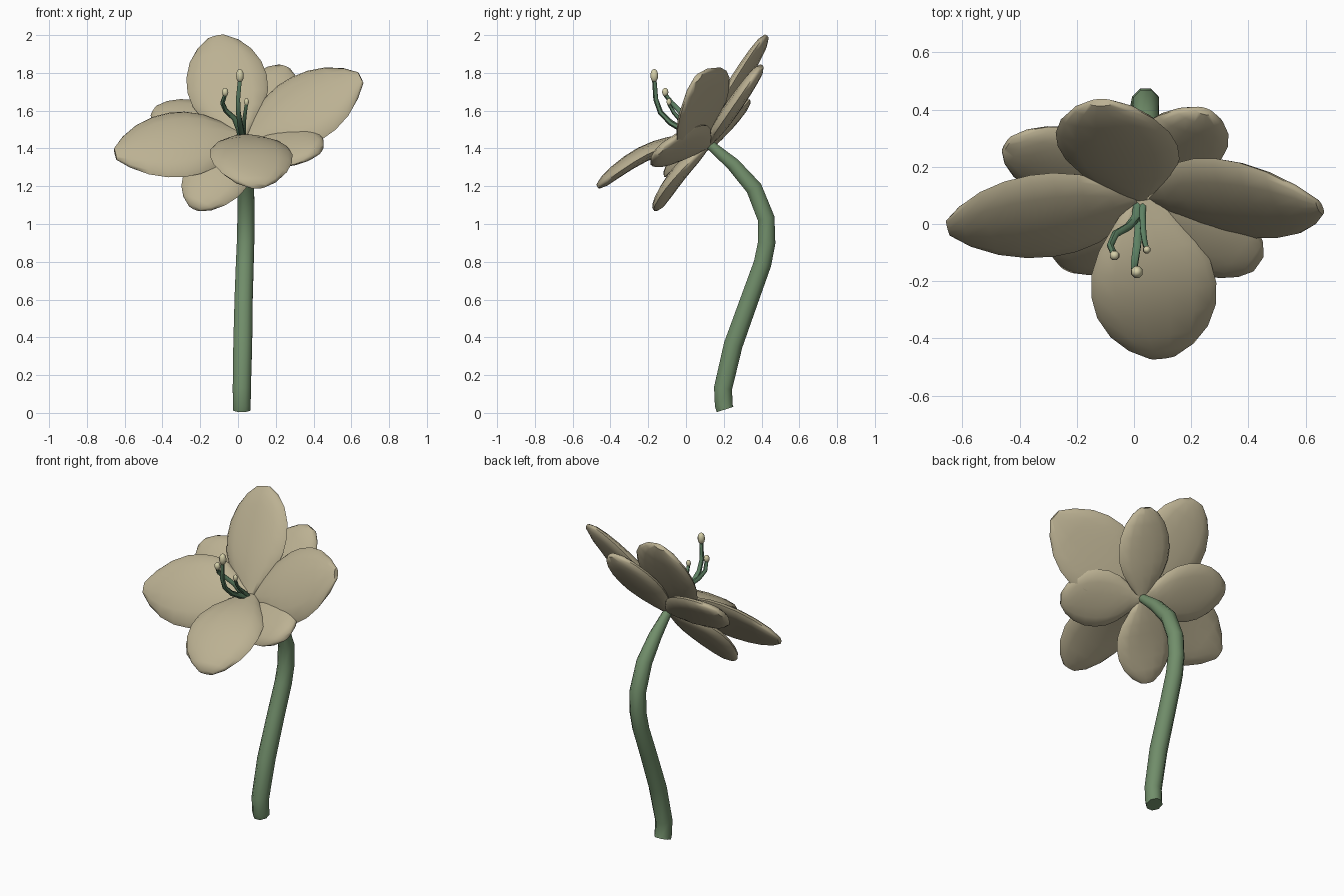
import bpy, bmesh, math
from mathutils import Vector as V

if "Cube" in bpy.data.objects:
    bpy.data.objects.remove(bpy.data.objects["Cube"])


def material(name, rgb):
    m = bpy.data.materials.new(name)
    m.diffuse_color = (*rgb, 1)
    m.use_nodes = True
    m.node_tree.nodes["Principled BSDF"].inputs["Base Color"].default_value = m.diffuse_color
    return m


TAN = material("petal tan", (0.50, 0.44, 0.29))
GREEN = material("stem green", (0.165, 0.27, 0.145))
DARK = material("filament green", (0.11, 0.22, 0.125))
PALE = material("anther cream", (0.66, 0.62, 0.39))


def loft(name, rings, mat):
    """Skin a list of equal closed point loops and cap both ends."""
    bm = bmesh.new()
    loops = [[bm.verts.new(p) for p in r] for r in rings]
    n = len(loops[0])
    for a, b in zip(loops, loops[1:]):
        for i in range(n):
            j = (i + 1) % n
            bm.faces.new((a[i], a[j], b[j], b[i]))
    bm.faces.new(loops[0][::-1])
    bm.faces.new(loops[-1])
    bmesh.ops.recalc_face_normals(bm, faces=bm.faces)
    me = bpy.data.meshes.new(name)
    bm.to_mesh(me)
    bm.free()
    me.materials.append(mat)
    ob = bpy.data.objects.new(name, me)
    bpy.context.collection.objects.link(ob)
    bpy.context.view_layer.objects.active = ob
    ob.select_set(True)
    bpy.ops.object.shade_smooth_by_angle(angle=math.radians(60))
    ob.select_set(False)
    return ob


def tube(name, path, radii, mat, sides=8):
    pts = [V(p) for p in path]
    rings = []
    for i, (p, r) in enumerate(zip(pts, radii)):
        t = (pts[min(i + 1, len(pts) - 1)] - pts[max(i - 1, 0)]).normalized()
        e = (V((1, 0, 0)) - t * t.x).normalized()
        f = t.cross(e)
        angles = [2 * math.pi * (k + 0.5) / sides for k in range(sides)]
        rings.append([p + r * (e * math.cos(a) + f * math.sin(a)) for a in angles])
    return loft(name, rings, mat)


# Petal outlines: position along length, half width factor, thickness factor
ROUND = [(0, .2, .45), (.13, .5, .75), (.27, .79, .95), (.4, .95, 1), (.54, 1, 1),
         (.68, .95, .95), (.82, .78, .85), (.93, .52, .7), (1, .22, .35)]
POINTED = [(0, .2, .45), (.12, .54, .75), (.25, .83, .95), (.38, .97, 1), (.5, 1, 1),
           (.64, .94, .95), (.78, .77, .85), (.91, .48, .7), (1, .17, .35)]


def petal(name, base, tip, normal, width, bow, outline=ROUND, cup=-0.004, thick=0.084):
    base, tip = V(base), V(tip)
    d = tip - base
    side = d.cross(V(normal)).normalized()
    up = side.cross(d).normalized()
    rings = []
    for u, w, t in outline:
        c = base + d * u + up * bow * math.sin(math.pi * u)
        ring = []
        for k in range(14):
            a = 2 * math.pi * k / 14
            s = math.cos(a) * w
            h = math.sin(a) * t * thick / 2 + cup * (s * s - 0.3 * w * w)
            ring.append(c + side * s * width / 2 + up * h)
        rings.append(ring)
    return loft(name, rings, TAN)


# Four large inner petals
petal("inner_petal_top", (.01, .09, 1.45), (-.115, .425, 1.99), (-.12, -.84, .54), .43, 0)
petal("inner_petal_right", (.06, .1, 1.46), (.65, .06, 1.775), (0, -.77, .64), .46, -.002, POINTED, -.018)
petal("inner_petal_left", (.01, .085, 1.46), (-.65, -.015, 1.37), (0, -.77, .64), .45, .02, POINTED, -.018)
petal("inner_petal_bottom", (.03, .09, 1.46), (.1, -.465, 1.2), (.03, -.42, .9), .44, .052)

# Four smaller outer petals behind
petal("outer_petal_top", (.04, .12, 1.43), (.245, .395, 1.83), (0, -.78, .62), .34, 0)
petal("outer_petal_left", (.03, .12, 1.43), (-.445, .28, 1.6), (0, -.72, .69), .36, 0)
petal("outer_petal_bottom", (.03, .11, 1.42), (-.23, -.155, 1.085), (0, -.72, .69), .35, .02)
petal("outer_petal_right", (.05, .11, 1.42), (.435, -.14, 1.39), (0, -.68, .73), .36, .015)

# Curved stem
tube("stem",
     [(.02, .207, .018), (.02, .2, .04), (.02, .196, .13), (.025, .25, .36), (.03, .34, .61),
      (.036, .405, .79), (.04, .427, .9), (.042, .424, 1.03), (.042, .36, 1.19),
      (.042, .25, 1.315), (.04, .11, 1.435)],
     [.05, .051, .052, .054, .052, .051, .05, .049, .047, .039, .025], GREEN)

# Stamens: filament path, filament radius, anther radius and half height
STAMENS = {
    "tall": ([(.025, .08, 1.45), (.018, 0, 1.49), (.01, -.08, 1.535), (.002, -.135, 1.59),
              (0, -.16, 1.66), (.01, -.168, 1.765)], .018, .022, .034),
    "left": ([(.015, .08, 1.45), (.005, .02, 1.5), (-.02, -.01, 1.56), (-.065, -.035, 1.6),
              (-.083, -.075, 1.64), (-.068, -.11, 1.685)], .017, .018, .022),
    "right": ([(.03, .08, 1.45), (.03, .03, 1.5), (.033, -.03, 1.55), (.038, -.065, 1.59),
               (.045, -.09, 1.635)], .014, .014, .019),
}
for key, (path, r, ar, ah) in STAMENS.items():
    radii = [r * (1 - 0.35 * i / (len(path) - 1)) for i in range(len(path))]
    tube("filament_" + key, path, radii, DARK, 6)
    # Egg shaped anther on the filament end
    c = V(path[-1]) + V((0, 0, ah * 0.6))
    steps = [math.pi * i / 6 for i in range(7)]
    tube("anther_" + key, [c - V((0, 0, ah * math.cos(a))) for a in steps],
         [max(ar * math.sin(a) ** 0.8, ar * 0.2) for a in steps], PALE, 8)
